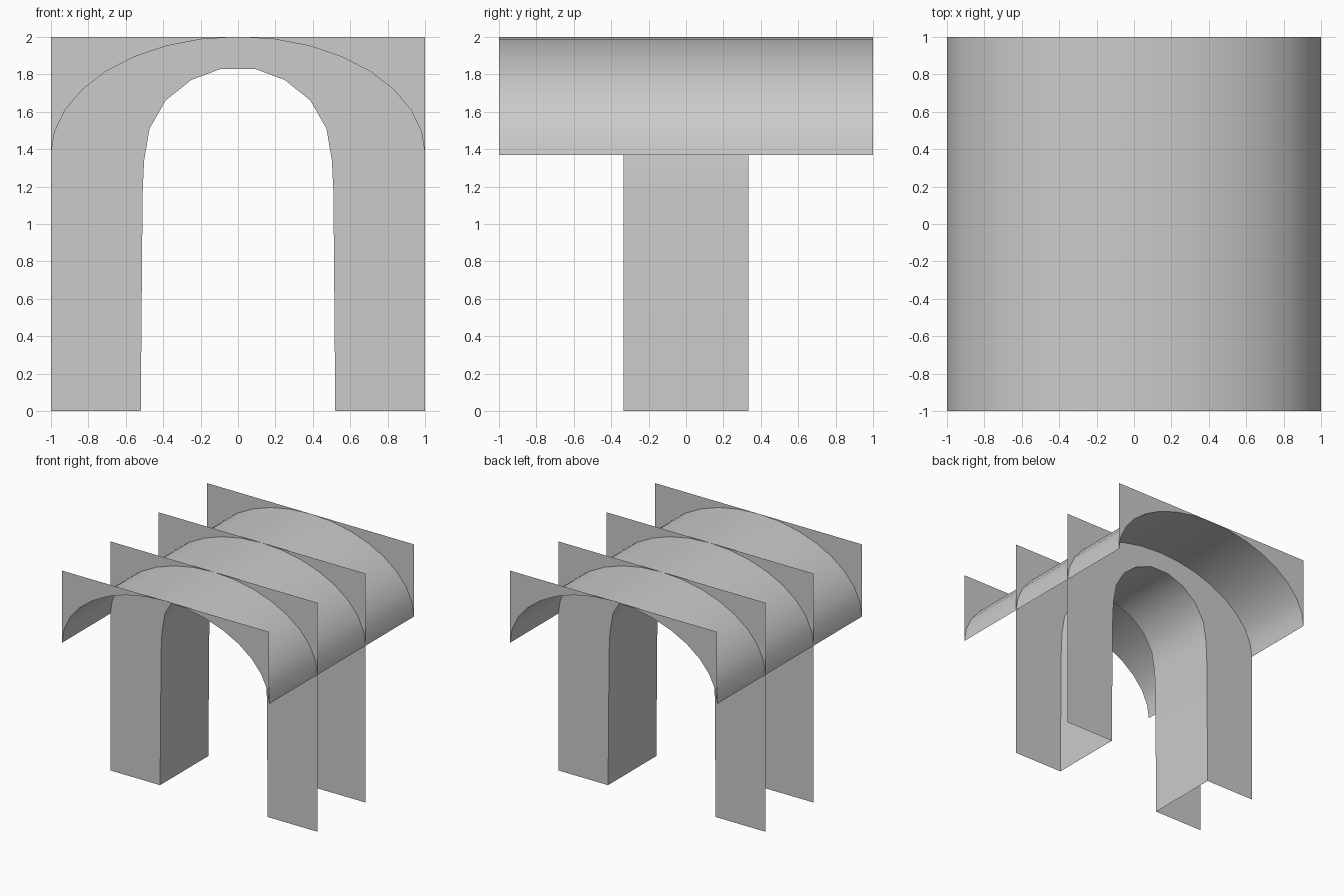
import bpy
from math import cos, sin, pi, radians

cube = bpy.data.objects.get("Cube")
if cube:
    bpy.data.objects.remove(cube, do_unlink=True)

# Plain grey plaster
GREY = (0.6, 0.6, 0.6, 1)
plaster = bpy.data.materials.new("grey_plaster")
plaster.use_nodes = True
plaster.diffuse_color = GREY
plaster.node_tree.nodes["Principled BSDF"].inputs["Base Color"].default_value = GREY

SPRING, TOP, SEGMENTS = 1.37, 2.0, 16
PIER_Y = 0.333


def add_mesh(name, verts, faces, smooth=False):
    mesh = bpy.data.meshes.new(name)
    mesh.from_pydata(verts, [], faces)
    mesh.materials.append(plaster)
    obj = bpy.data.objects.new(name, mesh)
    bpy.context.collection.objects.link(obj)
    if smooth:
        bpy.ops.object.select_all(action="DESELECT")
        obj.select_set(True)
        bpy.context.view_layer.objects.active = obj
        bpy.ops.object.shade_smooth_by_angle(angle=radians(40))
    return obj


def sweep(name, profile, depth, flip=False):
    """Open sheet: an x-z profile extended from -depth to depth along y."""
    n = len(profile)
    verts = [(x, y, z) for y in (-depth, depth) for x, z in profile]
    faces = [(i, i + 1, n + i + 1, n + i) for i in range(n - 1)]
    if flip:
        faces = [f[::-1] for f in faces]
    return add_mesh(name, verts, faces, smooth=True)


def panel(name, outline, y):
    """Flat upright sheet facing outward along y."""
    if y > 0:
        outline = outline[::-1]
    return add_mesh(name, [(x, y, z) for x, z in outline], [range(len(outline))])


# Profiles, both running left to right across the front
vault = [(-cos(pi * i / SEGMENTS), SPRING + (TOP - SPRING) * sin(pi * i / SEGMENTS))
         for i in range(SEGMENTS + 1)]
half = [(-0.52, 0), (-0.51, 1.17), (-0.502, 1.34), (-0.473, 1.51),
        (-0.387, 1.66), (-0.25, 1.77), (-0.09, 1.83)]
opening = half + [(-x, z) for x, z in reversed(half)]

# Vault ceiling and the lining of the arched passage
sweep("vault", vault, 1, flip=True)
sweep("arch_lining", opening, PIER_Y)

# Panels: full arch walls in the middle, spandrel corners at both ends
wall = opening + [(1, 0), (1, TOP), (-1, TOP), (-1, 0)]
mid = SEGMENTS // 2
for side, sign in (("front", -1), ("back", 1)):
    panel(side + "_arch_wall", wall, sign * PIER_Y)
    panel(side + "_left_spandrel", vault[mid:] + [(1, TOP)], sign)
    panel(side + "_right_spandrel", vault[:mid + 1] + [(-1, TOP)], sign)
